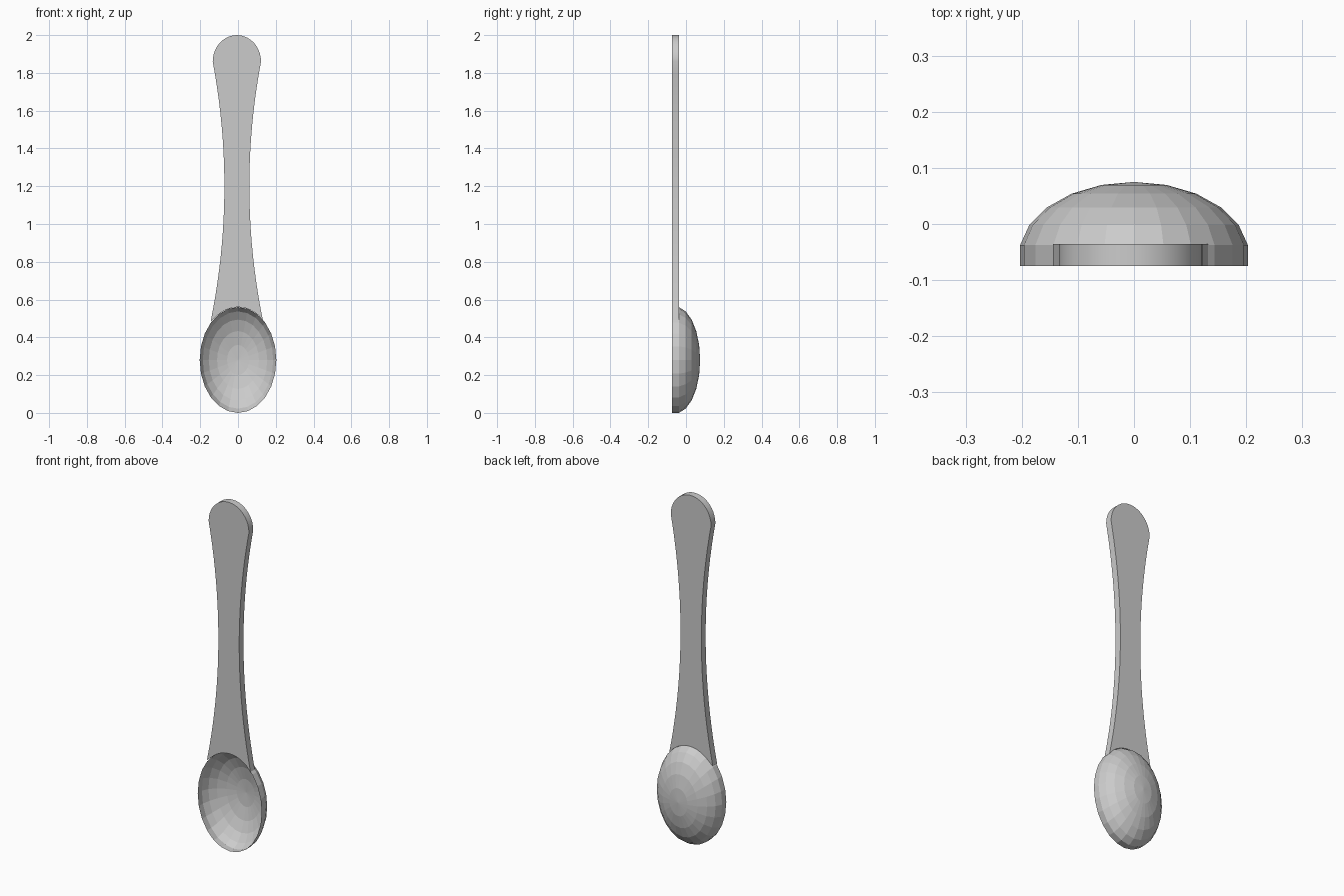
import bpy, bmesh
from math import sin, cos, pi, sqrt

cube = bpy.data.objects.get("Cube")
if cube:
    bpy.data.objects.remove(cube, do_unlink=True)

grey = bpy.data.materials.new("plain_grey")
grey.use_nodes = True
color = (0.6, 0.6, 0.6, 1)
grey.diffuse_color = color
grey.node_tree.nodes["Principled BSDF"].inputs["Base Color"].default_value = color

RIM_X, RIM_Z, DEPTH = 0.203, 0.28, 0.1313
FRONT, BACK, SHIFT = -0.075, -0.036, -0.006


def finish(bm, name):
    bmesh.ops.recalc_face_normals(bm, faces=bm.faces)
    mesh = bpy.data.meshes.new(name)
    bm.to_mesh(mesh)
    bm.free()
    mesh.materials.append(grey)
    obj = bpy.data.objects.new(name, mesh)
    bpy.context.collection.objects.link(obj)
    return obj


# Bowl: open thin half ellipsoid with its pole at the back
bm = bmesh.new()
segments, step = 24, pi / 11
rings = []
for k in range(1, 7):
    a = k * step
    r = sin(a) / sin(6 * step)
    y = FRONT + DEPTH * (cos(a) - cos(6 * step))
    rings.append([bm.verts.new((RIM_X * r * cos(2 * pi * s / segments), y,
                                RIM_Z + RIM_Z * r * sin(2 * pi * s / segments)))
                  for s in range(segments)])
pole = bm.verts.new((0, FRONT + DEPTH * (1 - cos(6 * step)), RIM_Z))
for s in range(segments):
    t = (s + 1) % segments
    bm.faces.new((pole, rings[0][s], rings[0][t]))
    for a, b in zip(rings, rings[1:]):
        bm.faces.new((a[s], b[s], b[t], a[t]))
finish(bm, "bowl")


# Handle: waisted flat bar with a round end, its foot following the bowl rim
def half_width(z):
    return 0.066 + 0.142 * (z - 1.2) ** 2


def rim_height(x):
    return RIM_Z + RIM_Z * sqrt(1 - (x / RIM_X) ** 2)


low, high, n = 0.485, 1.86, 20
heights = [low + (high - low) * i / n for i in range(n + 1)]
radius = half_width(high)
outline = [(half_width(z), z) for z in heights]
outline += [(radius * cos(pi * i / n), high + (2 - high) * sin(pi * i / n)) for i in range(1, n)]
outline += [(-half_width(z), z) for z in reversed(heights)]
foot = half_width(low)
for i in range(1, 12):
    x = -foot + 2 * foot * i / 12
    outline.append((x, rim_height(x + SHIFT)))

bm = bmesh.new()
face = bm.faces.new([bm.verts.new((x + SHIFT, FRONT, z)) for x, z in outline])
out = bmesh.ops.extrude_face_region(bm, geom=[face], use_keep_orig=True)
moved = [v for v in out["geom"] if isinstance(v, bmesh.types.BMVert)]
bmesh.ops.translate(bm, verts=moved, vec=(0, BACK - FRONT, 0))
handle = finish(bm, "handle")

# Smooth the curved edge of the handle, keep its rims sharp
bpy.ops.object.select_all(action="DESELECT")
handle.select_set(True)
bpy.context.view_layer.objects.active = handle
bpy.ops.object.shade_smooth_by_angle(angle=pi / 6)
